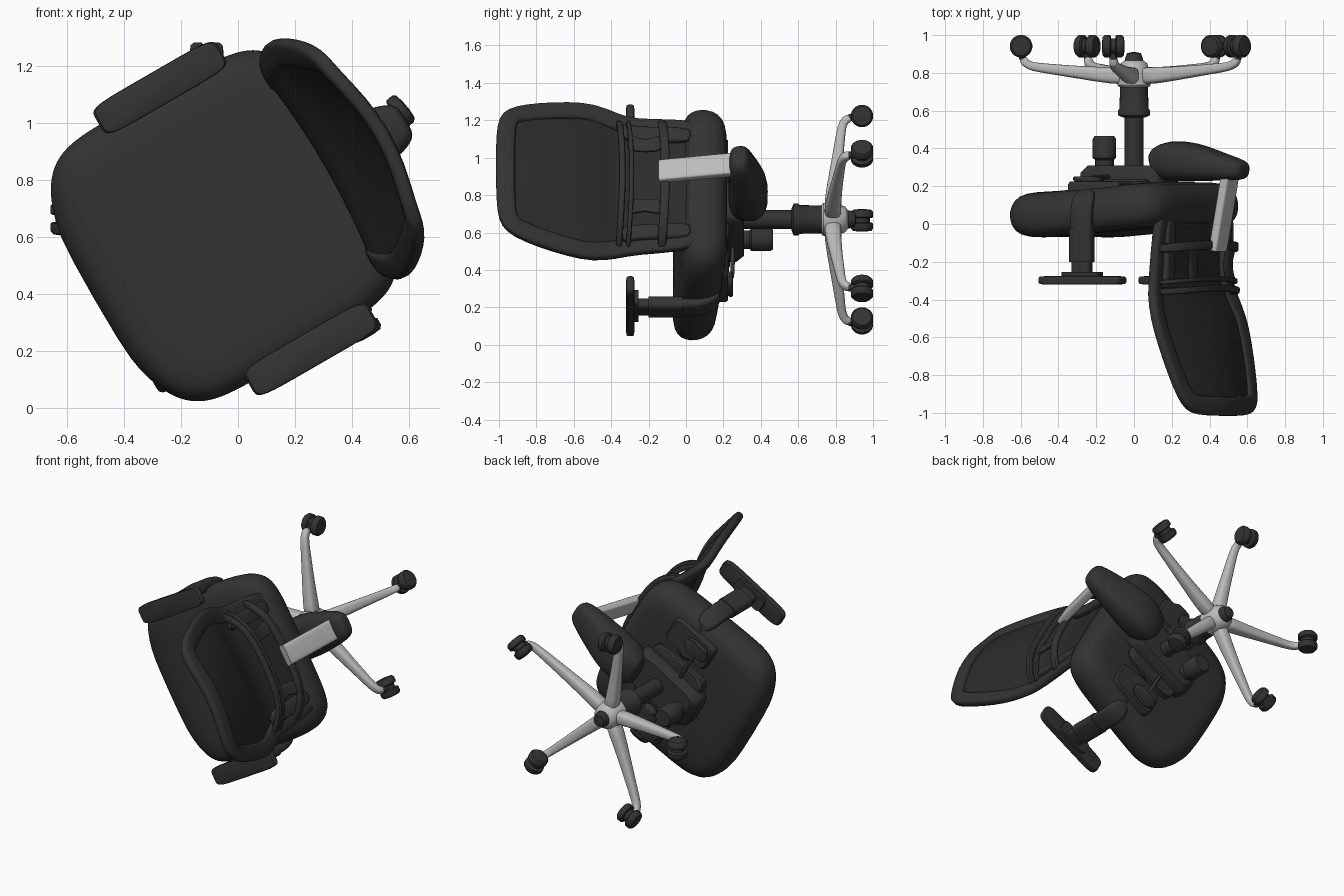
import bpy, bmesh, math
from mathutils import Vector, Matrix

if "Cube" in bpy.data.objects:
    bpy.data.objects.remove(bpy.data.objects["Cube"])

# Chair space: a = sideways, b = backwards, c = up. The chair lies on its back wheels,
# so this matrix turns it into the final pose (chair up = world -y).
S = math.sqrt(3) / 2
POSE = Matrix(((.5, S, 0, 0), (0, 0, -1, 0), (-S, .5, 0, .67), (0, 0, 0, 1)))


def material(name, rgb):
    m = bpy.data.materials.new(name)
    m.diffuse_color = (*rgb, 1)
    m.use_nodes = True
    m.node_tree.nodes["Principled BSDF"].inputs["Base Color"].default_value = m.diffuse_color
    return m


BLACK = material("black_plastic", (.033, .033, .033))
MESH = material("dark_mesh", (.024, .024, .024))
GREY = material("light_grey_metal", (.50, .50, .50))


def finish(name, bm, mat, subsurf=0, angle=40):
    bmesh.ops.remove_doubles(bm, verts=bm.verts, dist=1e-5)
    bmesh.ops.recalc_face_normals(bm, faces=bm.faces)
    me = bpy.data.meshes.new(name)
    bm.to_mesh(me)
    bm.free()
    me.transform(POSE)
    me.materials.append(mat)
    me.shade_smooth()
    me.set_sharp_from_angle(angle=math.radians(angle))
    ob = bpy.data.objects.new(name, me)
    bpy.context.collection.objects.link(ob)
    if subsurf:
        mod = ob.modifiers.new("smooth", 'SUBSURF')
        mod.levels = mod.render_levels = subsurf
    return ob


def loft(name, rings, mat, closed=False, subsurf=0, angle=40):
    bm = bmesh.new()
    vs = [[bm.verts.new(p) for p in r] for r in rings]
    n = len(vs[0])
    for i in range(len(vs) if closed else len(vs) - 1):
        r0, r1 = vs[i], vs[(i + 1) % len(vs)]
        for k in range(n):
            bm.faces.new((r0[k], r0[(k + 1) % n], r1[(k + 1) % n], r1[k]))
    if not closed:
        bm.faces.new(vs[0])
        bm.faces.new(vs[-1])
    return finish(name, bm, mat, subsurf, angle)


def oval(n, power):
    """Unit superellipse outline."""
    out = []
    for k in range(n):
        t = 2 * math.pi * (k + .5) / n
        x, y = math.cos(t), math.sin(t)
        out.append((math.copysign(abs(x) ** (2 / power), x), math.copysign(abs(y) ** (2 / power), y)))
    return out


def lathe(name, profile, mat, origin=(0, 0, 0), axis=(0, 0, 1), n=28):
    rot = Vector((0, 0, 1)).rotation_difference(Vector(axis)).to_matrix()
    o = Vector(origin)
    rings = [[o + rot @ Vector((r * x, r * y, c)) for x, y in oval(n, 2)] for r, c in profile]
    return loft(name, rings, mat)


def slab(name, center, half, levels, mat, power=4, n=32, subsurf=0):
    """Stack of rounded outlines: levels are (scale, height)."""
    rings = [[(center[0] + half[0] * s * x, center[1] + half[1] * s * y, c) for x, y in oval(n, power)]
             for s, c in levels]
    return loft(name, rings, mat, subsurf=subsurf)


def sweep(name, path, sizes, mat, normal, closed=False, power=4, n=12, subsurf=1):
    """Sweep a rounded section; sizes are (across, along normal) half sizes, one or per point."""
    pts = [Vector(p) for p in path]
    m = len(pts)
    if not isinstance(sizes, list):
        sizes = [sizes] * m
    rings = []
    for i, p in enumerate(pts):
        nx = pts[(i + 1) % m] if closed else pts[min(i + 1, m - 1)]
        pv = pts[i - 1] if closed else pts[max(i - 1, 0)]
        t = (nx - pv).normalized()
        side = t.cross(Vector(normal)).normalized()
        up = side.cross(t)
        w, h = sizes[i]
        rings.append([p + side * w * x + up * h * y for x, y in oval(n, power)])
    return loft(name, rings, mat, closed, subsurf)


def lerp_table(table, c):
    for p, q in zip(table, table[1:]):
        if c <= q[0]:
            f = max(0, (c - p[0]) / (q[0] - p[0]))
            return [p[j] + (q[j] - p[j]) * f for j in (1, 2, 3)]
    return list(table[-1][1:])


# Seat cushion: rounded outline, bulging front, slight backward tilt
rings = []
for s, c in ((.3, -.2), (.7, -.2), (.87, -.185), (.96, -.145), (1, -.08), (.99, -.02),
             (.95, .02), (.86, .045), (.6, .045), (.3, .038), (.05, .035)):
    ring = []
    for x, y in oval(64, 6.5):
        a, b = .528 * x * s, -.04 + .465 * y * s
        a *= 1 - .05 * max(0, (b + .05) / .45) ** 2
        if y < 0:
            b -= .095 * s * (1 - x * x) * abs(y)
        drop = .6 * max(0, -.3 - b) ** 2
        ring.append((a, b, c - .085 * b - drop))
    rings.append(ring)
loft("seat_cushion", rings, BLACK, subsurf=1, angle=180)

# Backrest: table of (height, half width, edge depth, extra depth at the middle)
BACK = [(-.06, .34, .37, .02), (0, .355, .365, .02), (.28, .36, .345, .025), (.38, .395, .355, .035),
        (.5, .432, .395, .06), (.62, .422, .43, .07), (.78, .39, .475, .075), (.9, .352, .51, .065),
        (.945, .32, .53, .05), (.96, .26, .54, .045)]


def back_point(u, c, push=0):
    w, edge, deep = lerp_table(BACK, c)
    return Vector((u * w, edge + deep * (1 - u * u) + push, c))


hs = [r[0] for r in BACK]
rim = [back_point(1, c) for c in hs] + [back_point(u, .965) for u in (.5, 0, -.5)]
rim += [back_point(-1, c) for c in reversed(hs)] + [back_point(u, -.06) for u in (-.5, 0, .5)]
sweep("backrest_rim", rim, (.052, .028), BLACK, (0, 1, 0), closed=True, power=3.5)

bm = bmesh.new()
COLS, ROWS = 14, 20
grid = [[bm.verts.new(back_point(-1 + 2 * i / COLS, -.06 + 1.02 * j / ROWS, -.012)) for i in range(COLS + 1)]
        for j in range(ROWS + 1)]
for j in range(ROWS):
    for i in range(COLS):
        bm.faces.new((grid[j][i], grid[j][i + 1], grid[j + 1][i + 1], grid[j + 1][i]))
panel = finish("backrest_mesh", bm, MESH, 1, 180)
sol = panel.modifiers.new("thickness", 'SOLIDIFY')
sol.thickness, sol.offset = .016, 0

# Curved bars and struts behind the lower back
for name, c, bulge, h in (("upper_back_bar", .36, .15, .018), ("middle_back_bar", .31, .13, .013),
                          ("lower_back_bar", .13, .14, .025)):
    path = [(.39 * u, .36 + bulge * (1 - u ** 4), c - .02 * (1 - u * u))
            for u in (-1, -.85, -.7, -.5, -.25, 0, .25, .5, .7, .85, 1)]
    sweep(name, path, (h, .018), BLACK, (0, 1, 0))
for s in (-1, 1):
    sweep("lumbar_strut", [(s * .21, .48, .32), (s * .17, .46, .22), (s * .21, .48, .11)],
          [(.06, .012), (.03, .012), (.06, .012)], BLACK, (0, 1, 0))
    sweep("lower_side_frame", [(s * .33, .385, .36), (s * .3, .385, .28), (s * .3, .385, .12), (s * .29, .39, -.05)],
          (.045, .022), BLACK, (0, 1, 0))

# Grey spine and the heavy arm below it
sweep("spine_bar", [(0, .51, .14), (0, .52, .10), (0, .58, -.22), (0, .59, -.27)], (.064, .026), GREY, (0, 1, 0),
      power=6, n=20, subsurf=0)
sweep("spine_arm", [(0, .13, -.31), (0, .15, -.32), (0, .24, -.335), (0, .36, -.33), (0, .48, -.31),
                    (0, .58, -.295), (0, .65, -.285), (0, .675, -.28), (0, .68, -.28)],
      [(.06, .05), (.11, .09), (.14, .115), (.14, .105), (.12, .085), (.105, .068), (.085, .055), (.06, .04), (.03, .02)],
      BLACK, (0, 0, 1), power=3)

# Tilt mechanism, tension knob and levers
slab("mechanism_box", (0, -.03), (.13, .25), [(.95, -.18), (1, -.2), (1, -.27), (.85, -.31)], BLACK, 6)
slab("mechanism_plate", (0, -.03), (.2, .2), [(1, -.18), (1, -.225), (.95, -.235)], BLACK, 7)
lathe("tension_knob", [(.05, -.26), (.05, -.34), (.062, -.35), (.062, -.45), (.052, -.465)], BLACK, (.015, -.19, 0))
for s in (-1, 1):
    sweep("lever_rod", [(s * .08, -.08, -.25), (s * .25, -.08, -.25), (s * .33, -.08, -.245)], (.012, .012), BLACK,
          (0, 0, 1), power=2)
    slab("lever_paddle", (s * .36, -.07), (.05, .085), [(.9, -.225), (1, -.235), (1, -.245), (.9, -.252)], BLACK, 3)

# Armrests, mirrored
for s in (-1, 1):
    slab("armrest_pad", (s * .53, -.01), (.06, .25),
         [(.85, .276), (.97, .279), (1, .288), (1, .308), (.97, .317), (.85, .321)], BLACK, 6, 40)
    slab("armrest_plate", (s * .53, -.01), (.05, .11), [(1, .255), (1, .28)], BLACK, 5)
    sweep("armrest_sleeve", [(s * .535, -.01, .02), (s * .535, -.01, .20)], (.066, .038), BLACK, (1, 0, 0), n=20, subsurf=0)
    sweep("armrest_neck", [(s * .535, -.01, .18), (s * .535, -.01, .27)], (.056, .03), BLACK, (1, 0, 0), n=20, subsurf=0)
    sweep("armrest_post", [(s * .535, -.01, .18), (s * .535, -.01, .1), (s * .54, -.01, -.04), (s * .53, -.01, -.11),
                           (s * .48, -.01, -.175), (s * .4, -.01, -.2), (s * .2, -.01, -.205)],
          (.064, .03), BLACK, (s, 0, .3))
    slab("arm_bracket", (s * .34, -.01), (.09, .16), [(1, -.17), (1, -.212), (.93, -.225)], BLACK, 7)
    lathe("bracket_bolt", [(.025, -.22), (.025, -.245), (.018, -.25)], BLACK, (s * .34, -.1, 0))

# Gas column and hub
lathe("gas_column", [(.05, -.25), (.05, -.6)], BLACK)
lathe("column_cover", [(.06, -.565), (.085, -.575), (.085, -.60), (.077, -.61), (.074, -.73)], BLACK)
lathe("base_hub", [(.08, -.725), (.088, -.735), (.085, -.80), (.07, -.85), (.05, -.865)], GREY)
lathe("hub_cap", [(.05, -.86), (.048, -.875), (.036, -.905), (.01, -.91)], BLACK)

# Five legs (tip position as seen from above, wheel direction) with twin-wheel casters
for x, z, turn in ((-.59, -.005, 90), (-.11, .545, 0), (.55, .345, 40), (.435, -.365, 120), (-.245, -.55, 25)):
    tip = Vector((.5 * x - S * z, S * x + .5 * z, 0))
    d = tip.normalized()
    across = Vector((-d.y, d.x, 0))
    path = [tip * r + Vector((0, 0, c)) for r, c in
            ((.05, -.785), (.2, -.785), (.5, -.803), (.76, -.822), (.91, -.832), (.98, -.85), (1, -.885))]
    sweep("base_leg", path, [(.05, .045), (.045, .042), (.034, .034), (.027, .028), (.024, .025), (.024, .024),
                             (.023, .023)], GREY, across, power=3)
    lathe("caster_stem", [(.02, -.87), (.02, -.95)], BLACK, tip, n=12)
    k = math.radians(turn + 60)
    ax = Vector((math.cos(k), math.sin(k), 0))
    mid = tip + Vector((-ax.y, ax.x, 0)) * .008 + Vector((0, 0, -.941))
    for s in (-1, 1):
        lathe("caster_wheel", [(.02, .012), (.052, .012), (.06, .018), (.06, .044), (.05, .056), (.02, .06)],
              BLACK, mid, ax * s, 24)
    lathe("caster_axle", [(.042, -.02), (.042, .02)], BLACK, mid, ax, 16)
